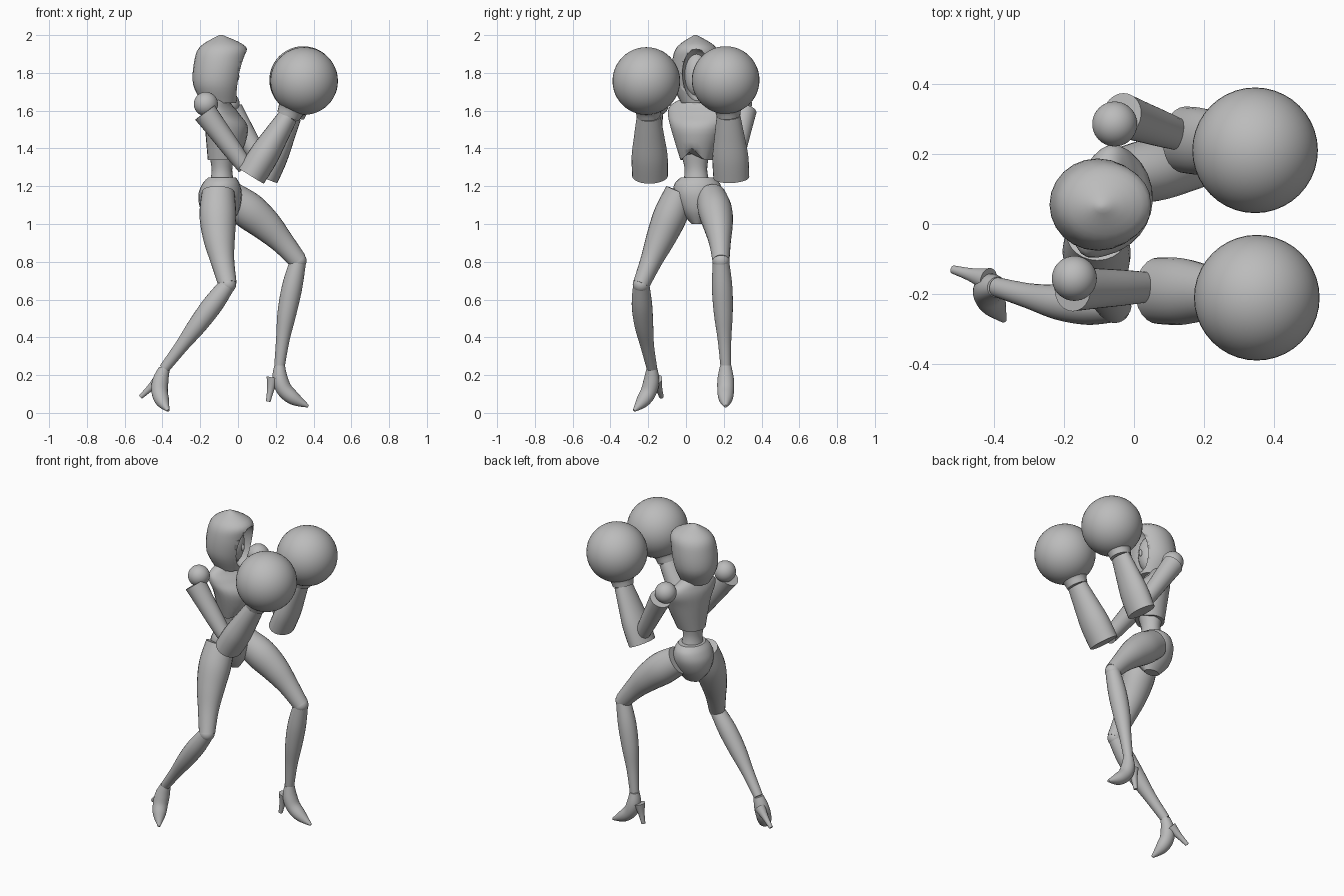
import bpy, bmesh, math
from mathutils import Vector

cube = bpy.data.objects.get("Cube")
if cube:
    bpy.data.objects.remove(cube, do_unlink=True)

GREY = (0.5, 0.5, 0.5, 1)
mat = bpy.data.materials.new("plain grey")
mat.use_nodes = True
mat.diffuse_color = GREY
mat.node_tree.nodes["Principled BSDF"].inputs["Base Color"].default_value = GREY

ACROSS = Vector((0, 1, 0))
SHOULDER_LINE = Vector((0.25, 0.97, 0))


def finish(obj, name):
    obj.name = name
    obj.data.materials.clear()
    obj.data.materials.append(mat)
    bpy.ops.object.select_all(action='DESELECT')
    obj.select_set(True)
    bpy.context.view_layer.objects.active = obj
    bpy.ops.object.shade_smooth_by_angle(angle=math.radians(40))
    return obj


def ball(name, centre, size):
    bpy.ops.mesh.primitive_uv_sphere_add(segments=40, ring_count=24, location=centre)
    obj = bpy.context.object
    obj.scale = size
    bpy.ops.object.transform_apply(location=False, rotation=False, scale=True)
    return finish(obj, name)


def round_ball(name, centre, radius):
    return ball(name, centre, (radius, radius, radius))


def blend(a, b, c, d, t):
    """Catmull-Rom value between b and c."""
    return (b + (c - a) * t / 2 + (a - b * 2.5 + c * 2 - d / 2) * t * t
            + (b * 3 - a - c * 3 + d) * t ** 3 / 2)


def spline(keys, steps=5):
    """Smooth run of sections through the key sections."""
    padded = [keys[0], *keys, keys[-1]]
    rows = []
    for four in zip(padded, padded[1:], padded[2:], padded[3:]):
        for s in range(steps):
            rows.append([blend(*values, s / steps) for values in zip(*four)])
    return rows + [list(keys[-1])]


def loft(name, keys, side=ACROSS, level=False, sides=24):
    """Skin elliptical sections (x, y, z, half width along side, half depth)."""
    rows = spline(keys)
    centres = [Vector(row[:3]) for row in rows]
    turns = [k * math.tau / sides for k in range(sides)]
    bm = bmesh.new()
    rings = []
    for i, row in enumerate(rows):
        along = Vector((0, 0, 1))
        if not level:
            along = (centres[min(i + 1, len(rows) - 1)] - centres[max(i - 1, 0)]).normalized()
        wide = (side - along * side.dot(along)).normalized()
        deep = wide.cross(along)
        rings.append([bm.verts.new(centres[i] + wide * (row[3] * math.cos(a))
                                   + deep * (row[4] * math.sin(a))) for a in turns])
    for low, high in zip(rings, rings[1:]):
        for k in range(sides):
            bm.faces.new((low[k - 1], low[k], high[k], high[k - 1]))
    bm.faces.new(rings[0])
    bm.faces.new(rings[-1])
    bmesh.ops.recalc_face_normals(bm, faces=bm.faces[:])
    mesh = bpy.data.meshes.new(name)
    bm.to_mesh(mesh)
    bm.free()
    obj = bpy.data.objects.new(name, mesh)
    bpy.context.collection.objects.link(obj)
    return finish(obj, name)


def limb(name, start, end, widths, bow=(0, 0, 0), flat=1.0, side=ACROSS):
    """Tapered tube with evenly spaced half widths, bowed at the middle."""
    keys = []
    for i, width in enumerate(widths):
        t = i / (len(widths) - 1)
        point = Vector(start).lerp(Vector(end), t) + Vector(bow) * math.sin(math.pi * t)
        keys.append((*point, width, width * flat))
    return loft(name, keys, side)


# Hood, hollowed at the front, with a face inside
hood = loft("hood", [(-.10, .05, 1.64, .075, .09), (-.11, .055, 1.74, .125, .128),
                     (-.095, .055, 1.86, .128, .137), (-.08, .055, 1.94, .1, .12),
                     (-.09, .05, 2, .008, .01)], level=True)
cutter = ball("hood_opening", (.02, .055, 1.79), (.11, .075, .14))
cut = hood.modifiers.new("opening", 'BOOLEAN')
cut.object = cutter
bpy.context.view_layer.objects.active = hood
bpy.ops.object.modifier_apply(modifier="opening")
bpy.data.objects.remove(cutter, do_unlink=True)
ball("face", (-.08, .055, 1.79), (.075, .07, .12))
ball("nose", (-.005, .055, 1.78), (.012, .01, .022))

# Torso, twisted so that the left shoulder leads
limb("neck", (-.09, .06, 1.56), (-.09, .06, 1.72), (.05, .045))
chest = loft("chest", [(-.075, .055, 1.34, .085, .085), (-.06, .06, 1.5, .14, .112),
                       (-.085, .065, 1.58, .165, .088), (-.1, .065, 1.63, .15, .06),
                       (-.1, .06, 1.67, .07, .045)], SHOULDER_LINE, level=True)
for v in chest.data.vertices:  # raised notch under the breastbone
    if v.co.z < 1.4 and v.co.x > -.05:
        v.co.z += max(0, .06 - abs(v.co.y - .035)) * (1.4 - v.co.z) / .06
limb("waist", (-.085, .055, 1.2), (-.085, .05, 1.37), (.075, .06, .075), flat=.9,
     side=SHOULDER_LINE)
loft("pelvis", [(-.085, .06, 1, .03, .05), (-.095, .06, 1.07, .09, .1),
                (-.095, .06, 1.15, .125, .115), (-.09, .06, 1.21, .122, .1),
                (-.085, .06, 1.245, .09, .075)], level=True)


# Legs with heeled feet
def leg(label, hip, knee, ankle, toe, heel, thigh_bow, shin_bow, foot_bow, foot_side):
    limb(label + "_thigh", hip, knee, (.08, .09, .078, .058, .045), thigh_bow, 1.08)
    round_ball(label + "_knee", knee, .045)
    limb(label + "_shin", knee, ankle, (.043, .054, .05, .036, .028), shin_bow)
    limb(label + "_foot", ankle, toe, (.03, .043, .044, .037, .008), foot_bow, .95, foot_side)
    instep = Vector(ankle) + Vector(foot_bow) * .7 - Vector((0, 0, .05))
    limb(label + "_heel", instep, heel, (.034, .019, .012), side=foot_side)


leg("right", (-.105, -.03, 1.17), (-.055, -.237, .68), (-.39, -.18, .235),
    (-.37, -.275, .012), (-.515, -.13, .085),
    (-.02, 0, 0), (.01, -.015, .01), (-.035, .03, -.01), Vector((.8, .6, 0)))
leg("left", (-.04, .135, 1.14), (.318, .185, .805), (.22, .21, .25),
    (.372, .21, .035), (.16, .205, .06),
    (.01, .01, .02), (-.01, 0, 0), (-.05, 0, -.02), ACROSS)


# Arms with flared sleeves and round gloves
def arm(label, shoulder, sleeve, elbow, forearm, wrist, glove, flat):
    round_ball(label + "_shoulder", shoulder, .064)
    limb(label + "_upper_arm", sleeve, elbow, (.064, .057, .051, .043))
    limb(label + "_forearm", forearm, wrist, (.095, .095, .08, .063), flat=flat)
    round_ball(label + "_glove", glove, .179)
    middle = Vector(wrist).lerp(Vector(glove), .5)
    limb(label + "_glove_cuff", wrist, middle, (.062, .078, .14))


arm("right", (-.17, -.155, 1.635), (-.175, -.185, 1.59), (.04, -.18, 1.3),
    (.07, -.19, 1.255), (.265, -.198, 1.57), (.35, -.21, 1.757), .83)
arm("left", (-.055, .285, 1.635), (-.035, .31, 1.6), (.14, .25, 1.3),
    (.145, .24, 1.245), (.29, .225, 1.57), (.345, .21, 1.762), .73)
